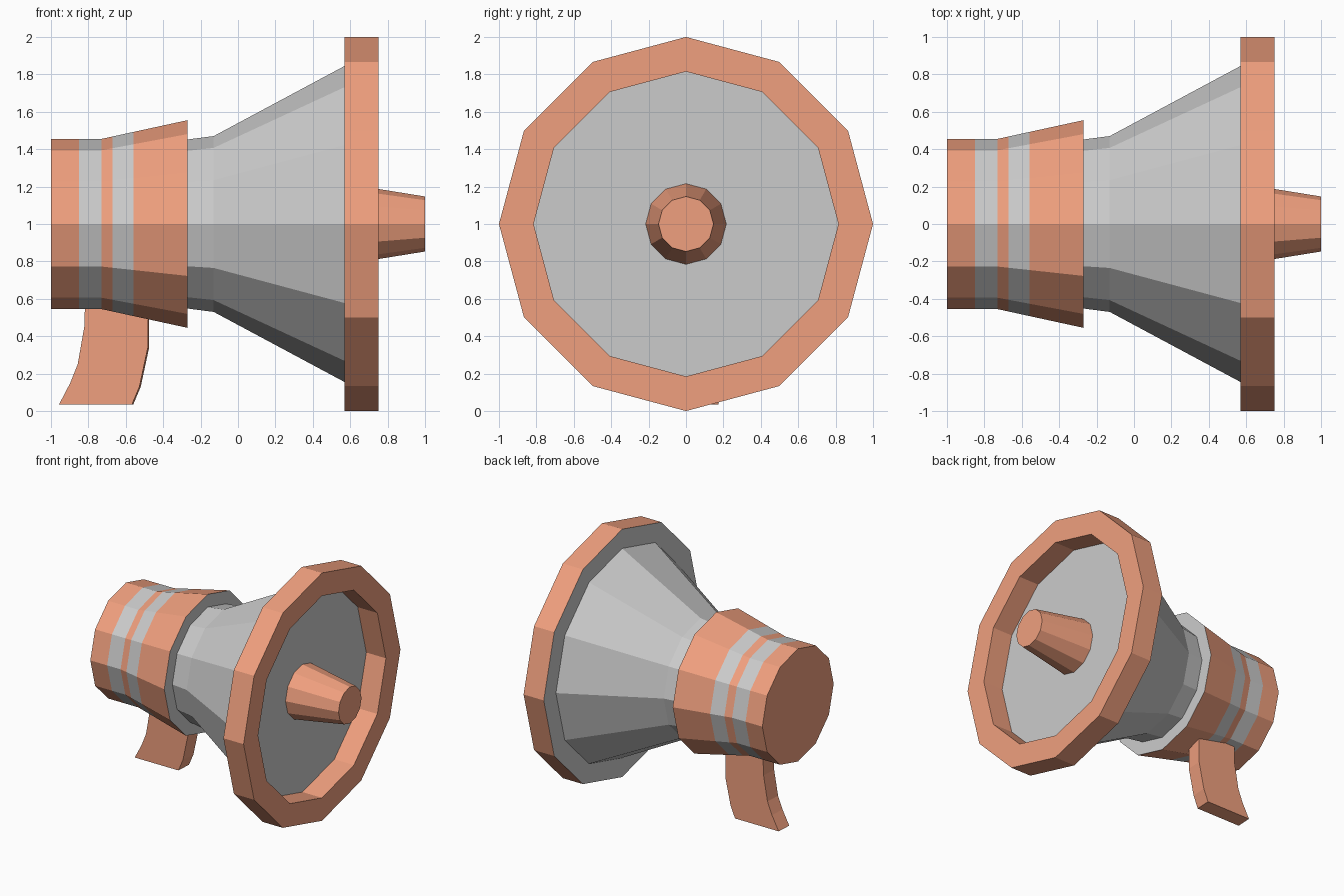
import bpy, bmesh, math

if "Cube" in bpy.data.objects:
    bpy.data.objects.remove(bpy.data.objects["Cube"])

SIDES = 12
AXIS_Z = 1.0


def material(name, rgb):
    m = bpy.data.materials.new(name)
    m.diffuse_color = (*rgb, 1.0)
    m.use_nodes = True
    m.node_tree.nodes["Principled BSDF"].inputs["Base Color"].default_value = m.diffuse_color
    return m


ORANGE = material("orange", (0.87, 0.35, 0.21))
GREY = material("grey", (0.70, 0.70, 0.70))
SILVER = material("silver", (0.80, 0.80, 0.80))
PALETTE = [ORANGE, GREY, SILVER]
O, G, S = range(3)


def finish(name, bm):
    bmesh.ops.remove_doubles(bm, verts=bm.verts, dist=1e-5)
    mesh = bpy.data.meshes.new(name)
    bm.to_mesh(mesh)
    bm.free()
    for m in PALETTE:
        mesh.materials.append(m)
    bpy.context.collection.objects.link(bpy.data.objects.new(name, mesh))


def turned(name, profile, colours):
    """Turn (x, radius) points about the horn axis, one colour per segment."""
    bm = bmesh.new()
    rings = []
    for x, r in profile:
        n = SIDES if r else 1
        rings.append([bm.verts.new((x, r * math.sin(i * math.tau / SIDES),
                                    AXIS_Z + r * math.cos(i * math.tau / SIDES)))
                      for i in range(n)])
    for a, b, colour in zip(rings, rings[1:], colours):
        if len(a) == 1 or len(b) == 1:
            # flat end cap
            f = bm.faces.new(b[::-1] if len(a) == 1 else a)
            f.material_index = colour
            continue
        for i in range(SIDES):
            j = (i + 1) % SIDES
            bm.faces.new((a[i], a[j], b[j], b[i])).material_index = colour
    loose = [v for v in bm.verts if not v.link_faces]
    bmesh.ops.delete(bm, geom=loose, context='VERTS')
    # profiles run back to front along the outside, so flip to face outward
    bm.normal_update()
    bmesh.ops.recalc_face_normals(bm, faces=bm.faces)
    finish(name, bm)


# Rear barrel with two silver bands and a flared front edge
turned("barrel",
       [(-1, 0), (-1, .455), (-.85, .455), (-.73, .455), (-.67, .468),
        (-.56, .492), (-.27, .555), (-.27, .45), (-.27, 0)],
       [O, O, S, O, S, O, G, G])

# Grey flaring horn
turned("horn",
       [(-.30, 0), (-.30, .448), (-.13, .47), (.57, .845), (.57, 0)],
       [G, G, G, G])

# Front rim with recessed grey disc
turned("rim",
       [(.57, 0), (.57, 1), (.75, 1), (.75, .815), (.575, .815), (.575, 0)],
       [G, O, O, O, G])

# Tapered centre plug
turned("centre_plug", [(.56, 0), (.56, .218), (1, .147), (1, 0)], [O, O, O])

# Curved grip, slightly skewed and set off to one side
outline = [(-.81, .60), (-.815, .45), (-.85, .25), (-.89, .15), (-.95, .035),
           (-.56, .035), (-.52, .13), (-.475, .34), (-.475, .60)]
bm = bmesh.new()
near, far = ([bm.verts.new((x + dx, y, z)) for x, z in outline]
             for y, dx in ((.05, -.007), (.175, 0)))
bm.faces.new(near)
bm.faces.new(far[::-1])
for i in range(len(outline)):
    j = (i + 1) % len(outline)
    bm.faces.new((near[i], near[j], far[j], far[i]))
bmesh.ops.recalc_face_normals(bm, faces=bm.faces)
finish("grip", bm)
